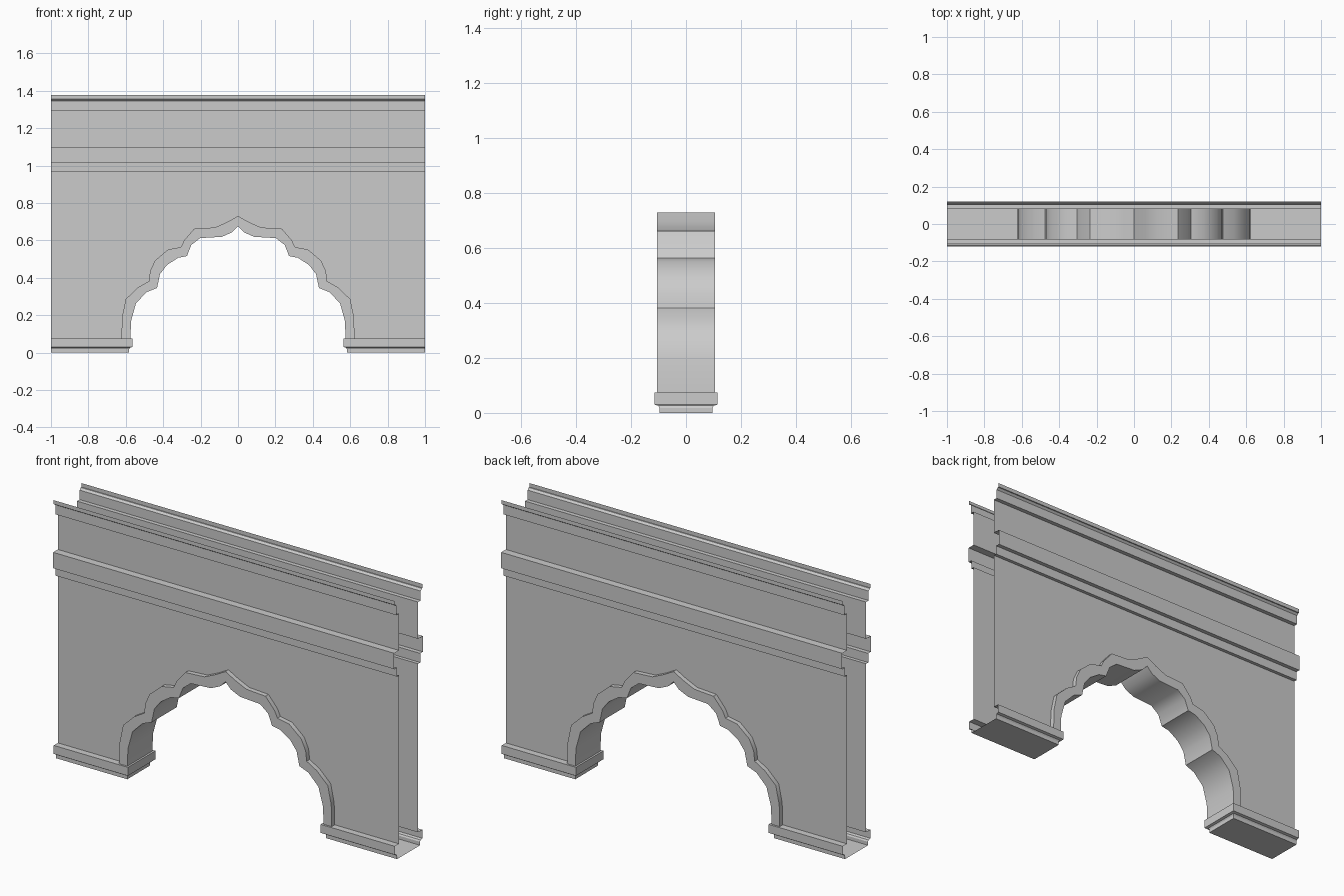
import bpy, bmesh, math

if "Cube" in bpy.data.objects:
    bpy.data.objects.remove(bpy.data.objects["Cube"])

WALL_Y, RING_Y = 0.08, 0.105
BASE_TOP, WALL_TOP = 0.075, 0.968

# right half of the lobed arch, springing to apex: outer and inner edge (x, z)
OUTER = [(.623, .075), (.62, .19), (.60, .286), (.535, .348), (.476, .382),
         (.47, .436), (.444, .492), (.374, .551), (.305, .564),
         (.288, .60), (.235, .662), (.123, .669), (.06, .697), (0, .73)]
INNER = [(.575, .075), (.572, .168), (.545, .265), (.487, .324), (.433, .345),
         (.417, .42), (.38, .468), (.32, .507), (.273, .516),
         (.25, .575), (.203, .612), (.086, .619), (.032, .643), (0, .676)]


def mirrored(half):
    """Full arch line from left springing to right springing."""
    return [(-x, z) for x, z in half] + half[-2::-1]


def make(name, verts, faces, flip=False, recalc=False):
    bm = bmesh.new()
    vs = [bm.verts.new(v) for v in verts]
    for f in faces:
        bm.faces.new([vs[i] for i in f])
    if recalc:
        bmesh.ops.recalc_face_normals(bm, faces=bm.faces)
    if flip:
        bmesh.ops.reverse_faces(bm, faces=bm.faces)
    me = bpy.data.meshes.new(name)
    bm.to_mesh(me)
    bm.free()
    ob = bpy.data.objects.new(name, me)
    bpy.context.collection.objects.link(ob)
    return ob


outer, inner = mirrored(OUTER), mirrored(INNER)

# moulding profile above the wall (distance from centre, z)
CORNICE = [(WALL_Y, WALL_TOP), (.098, WALL_TOP), (.098, 1.016), (.12, 1.016),
           (.12, 1.10), (WALL_Y, 1.10), (WALL_Y, 1.295), (.102, 1.295),
           (.102, 1.345), (.112, 1.355), (.118, 1.355), (.118, 1.376)]

for side, label in ((-1, "front"), (1, "back")):
    # thin wall sheet with arch cut-out
    outline = [(-1, BASE_TOP)] + outer + [(1, BASE_TOP), (1, WALL_TOP), (-1, WALL_TOP)]
    make(label + "_wall", [(x, side * WALL_Y, z) for x, z in outline],
         [range(len(outline))], flip=side > 0)
    # stepped cornice and string course, open at the ends
    verts = [(x, side * y, z) for y, z in CORNICE for x in (-1, 1)]
    faces = [(2 * i, 2 * i + 1, 2 * i + 3, 2 * i + 2) for i in range(len(CORNICE) - 1)]
    make(label + "_cornice", verts, faces, flip=side > 0)

# arch trim running through the full depth
n = len(outer)
verts = [(x, y, z) for line, y in ((outer, -RING_Y), (inner, -RING_Y),
                                   (inner, RING_Y), (outer, RING_Y)) for x, z in line]
faces = []
for k in range(4):
    a, b = k * n, (k + 1) % 4 * n
    faces += [(a + i, a + i + 1, b + i + 1, b + i) for i in range(n - 1)]
faces += [(0, n, 2 * n, 3 * n), (n - 1, 2 * n - 1, 3 * n - 1, 4 * n - 1)]
trim = make("arch_trim", verts, faces, recalc=True)
trim.data.shade_smooth()
trim.data.set_sharp_from_angle(angle=math.radians(36))

# plinths: profile (half depth, inner x, z) wrapped on three sides, outer end open
PLINTH = [(.096, .582, 0), (.096, .582, .018), (.101, .578, .026), (.115, .565, .03),
          (.115, .565, BASE_TOP), (WALL_Y, .60, BASE_TOP)]
for s, label in ((-1, "left"), (1, "right")):
    verts = [(s * px, py, z) for y, x, z in PLINTH
             for px, py in ((1, -y), (x, -y), (x, y), (1, y))]
    faces = [(4 * i + j, 4 * i + 4 + j, 4 * i + 5 + j, 4 * i + 1 + j)
             for i in range(len(PLINTH) - 1) for j in range(3)]
    faces.append((0, 1, 2, 3))
    make(label + "_plinth", verts, faces, flip=s < 0)
